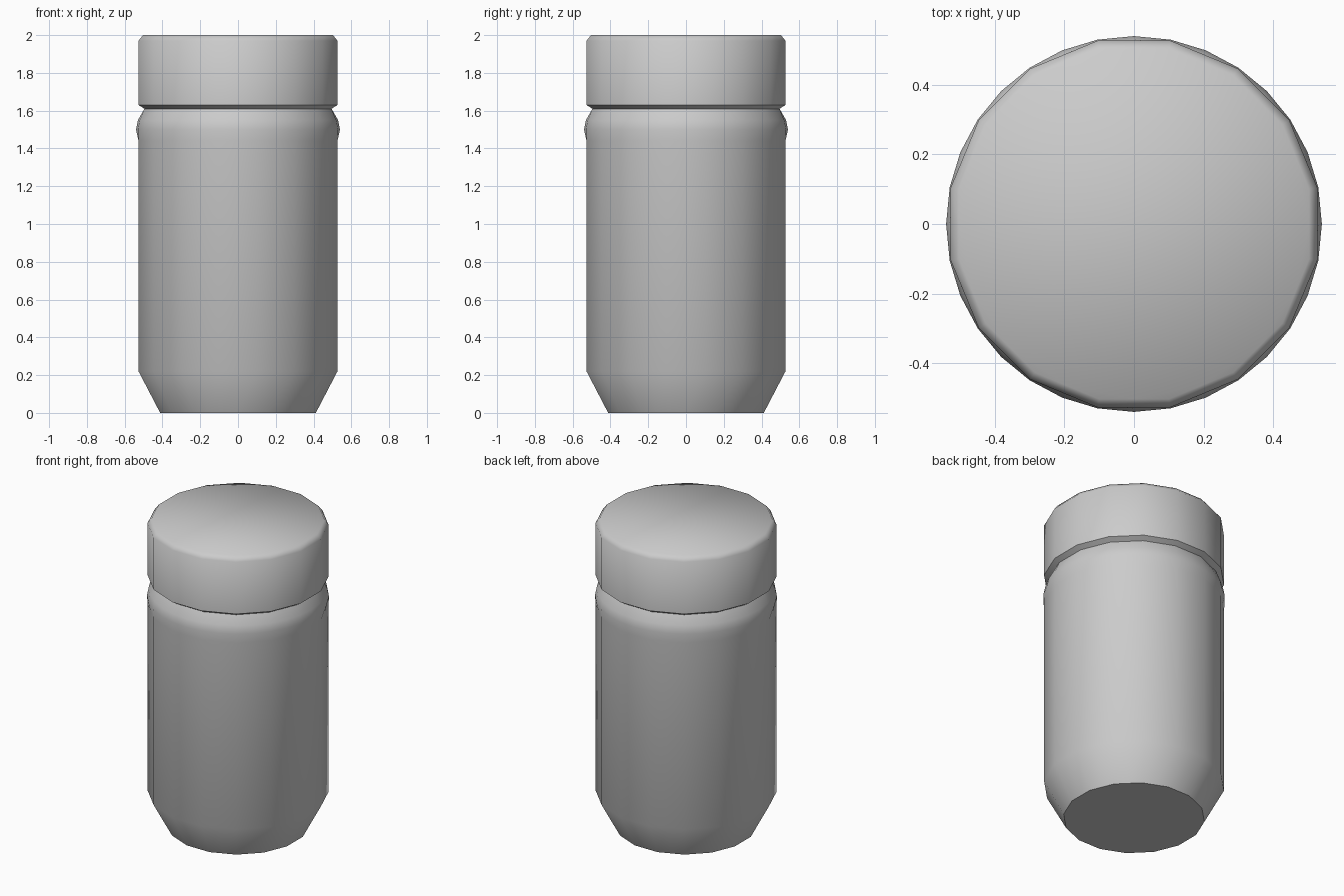
import bpy, bmesh, math

if "Cube" in bpy.data.objects:
    bpy.data.objects.remove(bpy.data.objects["Cube"])

SEG = 32  # odd columns sit mid-side, so "flat" rings read as 16-gons


def lathe(name, rings, cap_bottom=False, cap_top=False):
    """rings: (corner radius, z, round) from bottom to top."""
    bm = bmesh.new()
    loops = []
    for r, z, is_round in rings:
        loop = []
        for i in range(SEG):
            a = 2 * math.pi * (i + 1) / SEG
            rr = r * math.cos(math.pi / 16) if i % 2 and not is_round else r
            loop.append(bm.verts.new((rr * math.cos(a), rr * math.sin(a), z)))
        loops.append(loop)
    for low, high in zip(loops, loops[1:]):
        for i in range(SEG):
            j = (i + 1) % SEG
            bm.faces.new((low[i], low[j], high[j], high[i]))
    if cap_bottom:
        bm.faces.new(loops[0][::-1])
    if cap_top:
        bm.faces.new(loops[-1])
    mesh = bpy.data.meshes.new(name)
    bm.to_mesh(mesh)
    bm.free()
    obj = bpy.data.objects.new(name, mesh)
    bpy.context.collection.objects.link(obj)
    bpy.ops.object.select_all(action='DESELECT')
    obj.select_set(True)
    bpy.context.view_layer.objects.active = obj
    bpy.ops.object.shade_smooth_by_angle(angle=math.radians(52))
    return obj


# Body: tapered foot, straight wall, rounded shoulder bead, neck
lathe("body", [
    (0.42, 0.0, False),
    (0.537, 0.22, False),
    (0.537, 1.44, False),
    (0.54, 1.50, True),
    (0.53, 1.55, True),
    (0.505, 1.61, False),
], cap_bottom=True)

# Lid: short cylinder with chamfered rims
lathe("lid", [
    (0.505, 1.61, False),
    (0.537, 1.63, False),
    (0.537, 1.97, False),
    (0.513, 2.0, False),
], cap_top=True)
